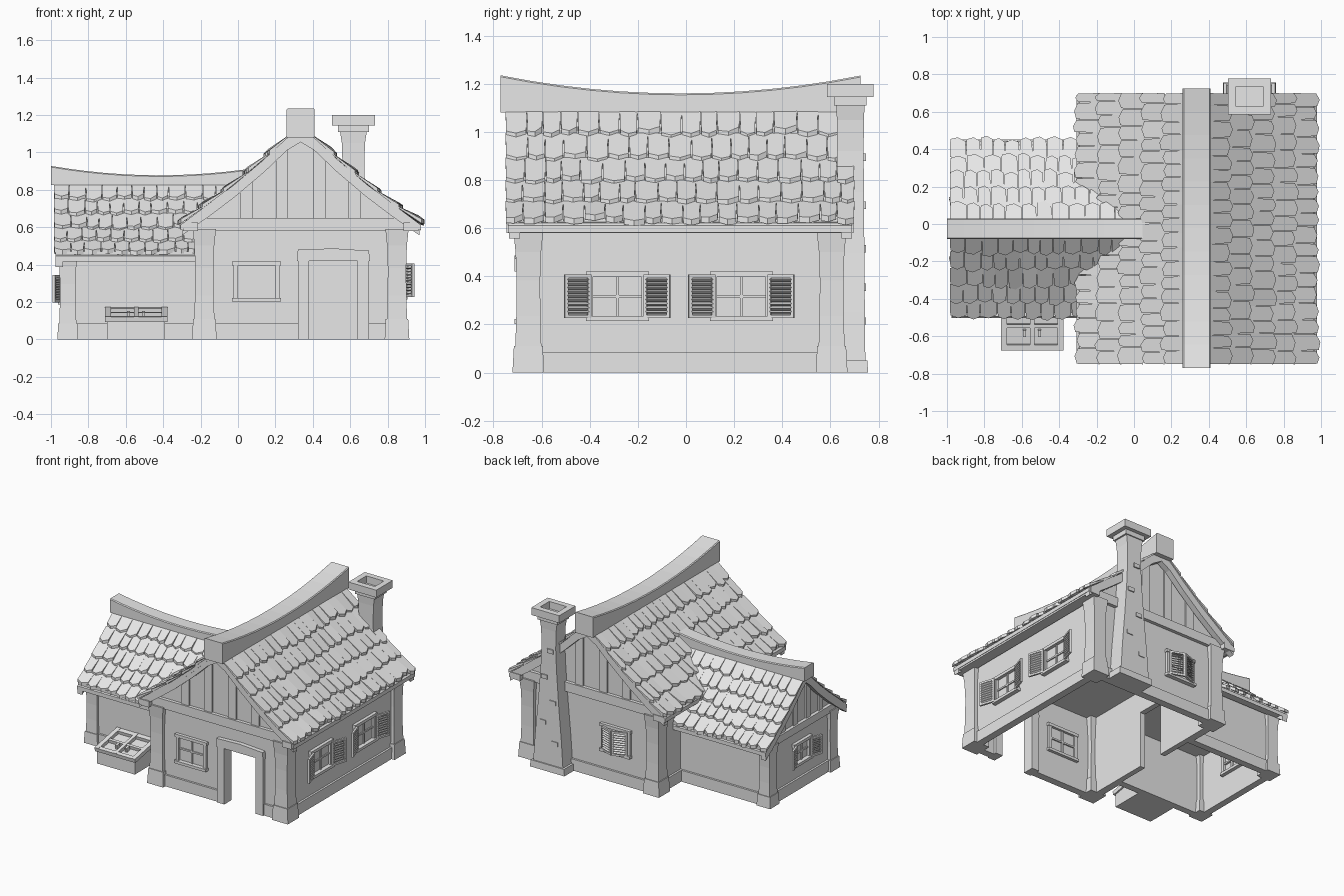
import bpy, bmesh, random
from math import radians
from mathutils import Matrix, Vector

random.seed(4)
if "Cube" in bpy.data.objects:
    bpy.data.objects.remove(bpy.data.objects["Cube"])

GREY = bpy.data.materials.new("plain_grey")
GREY.use_nodes = True
GREY.diffuse_color = (0.8, 0.8, 0.8, 1)
GREY.node_tree.nodes["Principled BSDF"].inputs["Base Color"].default_value = (0.8, 0.8, 0.8, 1)


def finish(name, bm):
    bmesh.ops.recalc_face_normals(bm, faces=bm.faces)
    me = bpy.data.meshes.new(name)
    bm.to_mesh(me)
    bm.free()
    me.materials.append(GREY)
    bpy.context.collection.objects.link(bpy.data.objects.new(name, me))


def loft(bm, rings, mat=Matrix()):
    """Skin a list of equal rings and cap both ends."""
    vs = [[bm.verts.new(mat @ Vector(p)) for p in r] for r in rings]
    n = len(vs[0])
    for a, b in zip(vs, vs[1:]):
        for i in range(n):
            bm.faces.new((a[i], a[(i + 1) % n], b[(i + 1) % n], b[i]))
    bm.faces.new(vs[0])
    bm.faces.new(vs[-1])


def box(bm, x0, x1, y0, y1, z0, z1, mat=Matrix()):
    loft(bm, [[(x0, y0, z), (x1, y0, z), (x1, y1, z), (x0, y1, z)] for z in (z0, z1)], mat)


def column(bm, x, y, sections):
    """Stack of rectangles given as (half x, half y, z)."""
    loft(bm, [[(x - a, y - b, z), (x + a, y - b, z), (x + a, y + b, z), (x - a, y + b, z)]
              for a, b, z in sections])


def curve(points):
    def f(d):
        d = abs(d)
        for (a, za), (b, zb) in zip(points, points[1:]):
            if d <= b or b == points[-1][0]:
                return za + (zb - za) * (d - a) / (b - a)
    return f


MX, WY = 0.335, -0.025          # ridge centre lines of the house and the wing
main_pts = [(0, 1.14), (0.075, 1.095), (0.2, 0.975), (0.36, 0.84), (0.5, 0.735), (0.655, 0.628)]
wing_pts = [(0, 0.875), (0.055, 0.83), (0.15, 0.735), (0.27, 0.63), (0.38, 0.542), (0.49, 0.462)]
main_z, wing_z = curve(main_pts), curve(wing_pts)


def valley(z):
    """Where the wing roof dies into the house roof."""
    if z < 0.64:
        return -0.2
    d = 0.655
    while main_z(d) < z and d > 0:
        d -= 0.01
    return min(MX - d + 0.06, 0.1)


def main_place(u, d, z):
    return (MX + d, u, z)


def wing_place(u, d, z):
    return (u, WY + d, z)


def roof(name, pts, zf, place, u0, end, rows, tile_w, barges):
    deck, tiles, barge = bmesh.new(), bmesh.new(), bmesh.new()
    d0, d1 = pts[1][0], pts[-1][0]
    for s in (-1, 1):
        # boards under the tiles
        rings = []
        for d, z in pts:
            d -= 0.012 if d == d1 else 0
            rings.append([place(u, s * d, z + o) for u, o in
                          ((u0 + .01, -.016), (end(z) - .01, -.016), (end(z) - .01, -.045), (u0 + .01, -.045))])
        loft(deck, rings)
        for a, b in barges:
            loft(barge, [[place(u, s * d * 0.97, zf(d * 0.97) + o) for u, o in
                          ((a, -.03), (b, -.03), (b, -.085), (a, -.085))] for d, z in pts])
        # overlapping wedge tiles with uneven lower edges
        step = (d1 - d0) / rows
        for r in range(rows):
            da = d0 + r * step - 0.02
            stop = end(zf(da + step * 0.6))
            u = u0
            while u < stop - 0.02:
                w = tile_w * random.uniform(0.8, 1.2)
                v = min(u + w, stop)
                if stop - v < 0.03:
                    v = stop
                low = d0 + (r + 1) * step + random.uniform(-0.012, 0.006)
                skew, lift, tip = (random.uniform(-0.008, 0.008) for _ in range(3))
                top, under = [], []
                for uu, dd, hi in ((u, da, 0), (v, da, 0), (v - .003, low - .018, .009),
                                   ((u + v) / 2, low + skew / 2, .012), (u + .003, low - .012 + skew, .009)):
                    dd = min(dd, d1 + 0.006)
                    z = zf(dd) + hi + (lift / 2 + tip * (uu - u) / w if hi else -0.008)
                    top.append(place(uu, s * dd, z))
                    under.append(place(uu, s * dd, z - (0.024 if hi else 0.008)))
                loft(tiles, [top, under])
                u = v
    finish(name + "_roof_boards", deck)
    finish(name + "_roof_tiles", tiles)
    finish(name + "_barge_boards", barge)


roof("house", main_pts, main_z, main_place, -0.75, lambda z: 0.70, 5, 0.081,
     ((-0.735, -0.69), (0.645, 0.69)))
roof("wing", wing_pts, wing_z, wing_place, -0.985, valley, 5, 0.078, ((-0.975, -0.935),))


def ridge(name, place, u0, u1, half, base, low, mid, rise):
    bm, rings = bmesh.new(), []
    for i in range(13):
        u = u0 + (u1 - u0) * i / 12
        t = low + rise * ((u - mid) / (u0 - mid)) ** 2
        rings.append([place(u, d, z) for d, z in
                      ((-half, base), (half, base), (half, t - .006), (half - .006, t),
                       (.006 - half, t), (-half, t - .006))])
    loft(bm, rings)
    finish(name, bm)


ridge("house_ridge_beam", main_place, -0.77, 0.725, 0.075, 1.08, 1.16, -0.02, 0.075)
ridge("wing_ridge_beam", wing_place, -1.0, 0.12, 0.055, 0.825, 0.878, -0.42, 0.05)

# walls, open at the bottom, with a doorway and a passage to the wing
bm = bmesh.new()
for x0, x1, z0 in ((-.205, .38, 0), (.64, .875, 0), (.38, .64, .42)):
    box(bm, x0, x1, -.68, -.64, z0, .6)
box(bm, -.205, .875, .59, .63, 0, .6)
box(bm, .835, .875, -.68, .63, 0, .6)
for y0, y1, z0 in ((-.68, -.13, 0), (.08, .63, 0), (-.13, .08, .42)):
    box(bm, -.205, -.165, y0, y1, z0, .6)
box(bm, -.2, .87, -.67, .62, .585, .6)
finish("house_walls", bm)

bm = bmesh.new()
box(bm, -.93, -.2, -.405, -.37, 0, .46)
box(bm, -.93, -.2, .32, .355, 0, .46)
box(bm, -.93, -.895, -.405, .355, 0, .46)
box(bm, -.925, -.2, -.4, .35, .44, .455)
finish("wing_walls", bm)

# low plinth along the wall feet
bm = bmesh.new()
for x0, x1, y0, y1 in ((-.13, .32, -.695, -.67), (.7, .8, -.695, -.67), (-.13, .8, .62, .645),
                       (.865, .89, -.6, .55), (-.22, -.2, -.6, -.4), (-.22, -.2, .35, .55),
                       (-.87, -.22, -.42, -.4), (-.87, -.22, .35, .37), (-.945, -.925, -.35, .3)):
    box(bm, x0, x1, y0, y1, 0, .085)
finish("wall_plinths", bm)

# flared corner posts on blocks
bm = bmesh.new()
for x, y, top, k, foot in [(x, y, .59, 1, .11) for x in (-.18, .85) for y in (-.655, .605)] + \
                          [(-.91, y, .455, .85, .085) for y in (-.383, .333)]:
    column(bm, x, y, [(k * a, k * a, z) for a, z in ((.066, 0), (.06, foot))])
    column(bm, x, y, [(k * a, k * a, z) for a, z in
                      ((.054, foot), (.05, top * .4), (.049, top * .65), (.053, top * .85), (.062, top))])
finish("corner_posts", bm)


def gable(name, place, zf, u_in, u_out, half, base, beam_h, battens):
    """Triangular wall with cross beam and upright battens."""
    bm = bmesh.new()
    ds = [half * i / 6 for i in range(-6, 7)]
    prof = [(-half, base)] + [(d, zf(d) - .035) for d in ds] + [(half, base)]
    loft(bm, [[place(u, d, z) for d, z in prof] for u in (u_in, u_out)])
    finish(name + "_wall", bm)
    bm = bmesh.new()
    out = 1 if u_out > u_in else -1

    def strip(a, b, z0, za, zb, depth):
        loft(bm, [[place(u, d, z) for d, z in ((a, z0), (b, z0), (b, zb), (a, za))]
                  for u in (u_in, u_out + out * depth)])
    strip(-half - .04, half + .04, base, base + beam_h, base + beam_h, .025)
    for c, w in battens:
        strip(c - w, c + w, base, zf(c - w) - .04, zf(c + w) - .04, .012)
    finish(name + "_timbers", bm)


main_bat = [(d, .033) for d in (-.29, -.1, .1, .29)]
wing_bat = [(d, .025) for d in (-.22, -.075, .075, .22)]
gable("front_gable", main_place, main_z, -.64, -.68, .54, .58, .07, main_bat)
gable("back_gable", main_place, main_z, .59, .63, .54, .58, .07, main_bat)
gable("wing_gable", wing_place, wing_z, -.895, -.93, .38, .44, .055, wing_bat)

# boards under the eaves
bm = bmesh.new()
for s in (-1, 1):
    x = MX + s * .59
    box(bm, x - .04, x + .04, -.745, .695, .58, .625)
    y = WY + s * .435
    box(bm, -.975, -.2, y - .035, y + .035, .437, .47)
finish("eave_boards", bm)

# door frame
bm = bmesh.new()
for x0, x1 in ((.32, .38), (.64, .7)):
    box(bm, x0, x1, -.705, -.62, 0, .425)
loft(bm, [[(.315, y, .42), (.705, y, .42), (.7, y, .475), (.51, y, .487), (.32, y, .48)] for y in (-.712, -.62)])
finish("door_frame", bm)


def window(name, x, y, z, turn, w, h, shutter=None, closed=False):
    """Framed window facing local +y, with optional louvred shutters."""
    m = Matrix.Translation((x, y, z)) @ Matrix.Rotation(radians(turn), 4, 'Z')
    bm = bmesh.new()
    for s in (-1, 1):
        c = s * (w / 2 - .012)
        box(bm, c - .012, c + .012, -.055, .018, -h / 2, h / 2, m)
    box(bm, -w / 2 - .006, w / 2 + .006, -.058, .024, h / 2 - .022, h / 2, m)
    box(bm, -w / 2 - .006, w / 2 + .006, -.062, .032, -h / 2, -h / 2 + .02, m)
    box(bm, -.006, .006, -.05, .008, -h / 2, h / 2, m)
    box(bm, -w / 2, w / 2, -.05, .008, -.006, .006, m)
    finish(name, bm)
    if not shutter:
        return
    bm, top = bmesh.new(), h / 2 - .012
    for s in (-1, 1):
        ang = 160 if closed else 18
        k = m @ Matrix.Translation((s * (w / 2 - .015), .026, 0)) @ Matrix.Scale(s, 4, (1, 0, 0)) \
            @ Matrix.Rotation(radians(ang), 4, 'Z')
        for a in (0, shutter - .014):
            box(bm, a, a + .014, -.007, .007, -top, top, k)
        for a in (-top, top - .014):
            box(bm, 0, shutter, -.007, .007, a, a + .014, k)
        for i in range(9):
            zc = (i - 4) * (2 * top - .03) / 9
            slat = k @ Matrix.Translation((0, 0, zc)) @ Matrix.Rotation(radians(35), 4, 'X')
            box(bm, .01, shutter - .01, -.009, .009, -.003, .003, slat)
    finish(name + "_shutters", bm)


window("front_window", .1, -.68, .31, 180, .25, .215)
window("side_window_front", .875, -.285, .317, -90, .25, .205, .115)
window("side_window_back", .875, .23, .317, -90, .25, .205, .115)
window("back_window", .13, .63, .317, 0, .24, .205, .11, True)
window("wing_window", -.93, WY, .272, 90, .2, .17, .09)

# chimney with hollow cap
bm = bmesh.new()
column(bm, .617, .69, [(.142, .066, 0), (.138, .064, .05)])
column(bm, .617, .683, [(.122, .062, .05), (.108, .06, .25), (.085, .058, .5), (.066, .056, .75),
                        (.058, .055, .92), (.062, .056, 1.05), (.074, .06, 1.13)])
for x0, x1, y0, y1 in ((.502, .545, .585, .778), (.689, .732, .585, .778),
                       (.545, .689, .585, .628), (.545, .689, .735, .778)):
    box(bm, x0, x1, y0, y1, 1.145, 1.2)
box(bm, .535, .7, .615, .75, 1.11, 1.146)
for x, z in ((.56, .2), (.66, .34), (.58, .5), (.65, .68), (.6, .88)):
    box(bm, x - .025, x + .025, .7, .748, z, z + .03)
finish("chimney", bm)

# sloping cellar hatch
bm = bmesh.new()
loft(bm, [[(x, -.66, 0), (x, -.4, 0), (x, -.4, .15), (x, -.66, .1)] for x in (-.7, -.39)])
lid = Matrix.Translation((-.545, -.672, .105)) @ Matrix.Rotation(radians(11), 4, 'X')
for a, b in ((-.167, -.135), (.135, .167), (-.012, .012)):
    box(bm, a, b, 0, .27, -.012, .018, lid)
for a, b in ((0, .03), (.235, .27), (.12, .14)):
    box(bm, -.16, .16, a, b, -.012, .016, lid)
for s in (-1, 1):
    box(bm, s * .04 - .008, s * .04 + .008, .075, .11, -.01, .026, lid)
finish("cellar_hatch", bm)
